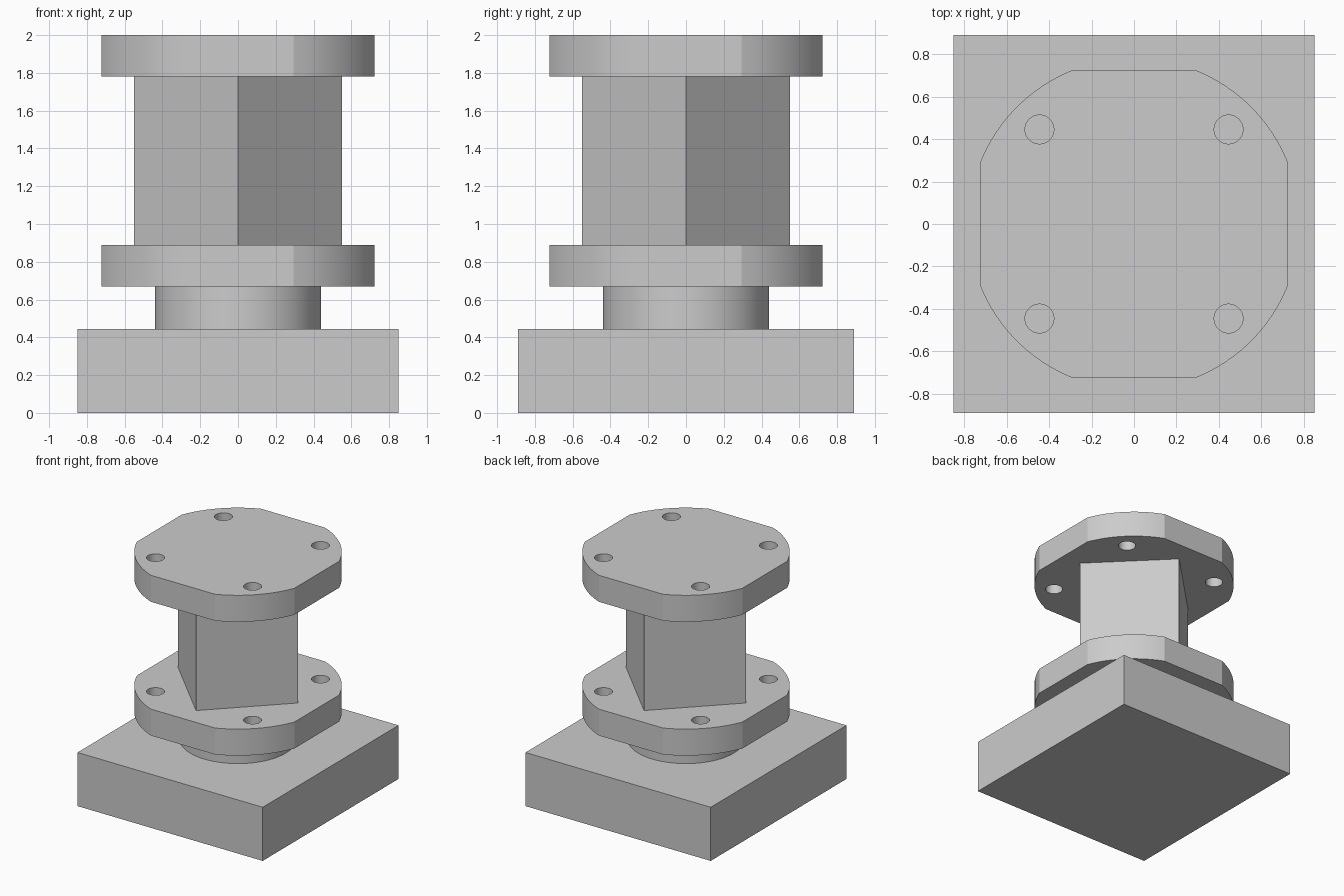
import bpy, bmesh, math

cube = bpy.data.objects.get("Cube")
if cube:
    bpy.data.objects.remove(cube, do_unlink=True)

# One plain grey for the whole casting
grey = bpy.data.materials.new("plain grey")
colour = (0.6, 0.6, 0.6, 1)
grey.diffuse_color = colour
grey.use_nodes = True
grey.node_tree.nodes["Principled BSDF"].inputs["Base Color"].default_value = colour

FLANGE_RADIUS = 0.78
FLANGE_FLAT = 0.7225
HOLE_OFFSET = 0.445


def circle(radius, count, cx=0, cy=0):
    steps = [math.tau * i / count for i in range(count)]
    return [(cx + radius * math.cos(a), cy + radius * math.sin(a)) for a in steps]


def rectangle(half_x, half_y):
    return [(half_x, half_y), (-half_x, half_y), (-half_x, -half_y), (half_x, -half_y)]


def flange_outline():
    # A disc cut by four flats: one arc at each corner
    start = math.acos(FLANGE_FLAT / FLANGE_RADIUS)
    sweep = math.pi / 2 - 2 * start
    angles = [q * math.pi / 2 + start + sweep * i / 12 for q in range(4) for i in range(13)]
    return [(FLANGE_RADIUS * math.cos(a), FLANGE_RADIUS * math.sin(a)) for a in angles]


def extrude_part(name, loops, bottom, top):
    # First loop is the outline, any others are through holes
    bm = bmesh.new()
    edges = []
    for loop in loops:
        verts = [bm.verts.new((x, y, bottom)) for x, y in loop]
        edges += [bm.edges.new((v, verts[i - 1])) for i, v in enumerate(verts)]
    if len(loops) == 1:
        bm.faces.new(verts)
    else:
        bmesh.ops.triangle_fill(bm, use_beauty=True, edges=edges)
    result = bmesh.ops.extrude_face_region(bm, geom=bm.faces[:], use_keep_orig=True)
    raised = [g for g in result["geom"] if isinstance(g, bmesh.types.BMVert)]
    bmesh.ops.translate(bm, verts=raised, vec=(0, 0, top - bottom))
    bmesh.ops.recalc_face_normals(bm, faces=bm.faces[:])

    mesh = bpy.data.meshes.new(name)
    bm.to_mesh(mesh)
    bm.free()
    mesh.materials.append(grey)
    part = bpy.data.objects.new(name, mesh)
    bpy.context.collection.objects.link(part)
    bpy.ops.object.select_all(action="DESELECT")
    part.select_set(True)
    bpy.context.view_layer.objects.active = part
    bpy.ops.object.shade_smooth_by_angle(angle=math.radians(15))
    return part


# Base block and round neck
extrude_part("base_block", [rectangle(0.85, 0.89)], 0, 0.445)
extrude_part("neck", [circle(0.44, 64)], 0.445, 0.67)

# Matching flanges, each with four bolt holes
holes = [circle(0.068, 32, sx * HOLE_OFFSET, sy * HOLE_OFFSET) for sx in (-1, 1) for sy in (-1, 1)]
for name, bottom in (("lower_flange", 0.67), ("upper_flange", 1.78)):
    extrude_part(name, [flange_outline()] + holes, bottom, bottom + 0.22)

# Square post turned corner-on
extrude_part("square_post", [circle(0.55, 4)], 0.89, 1.78)
